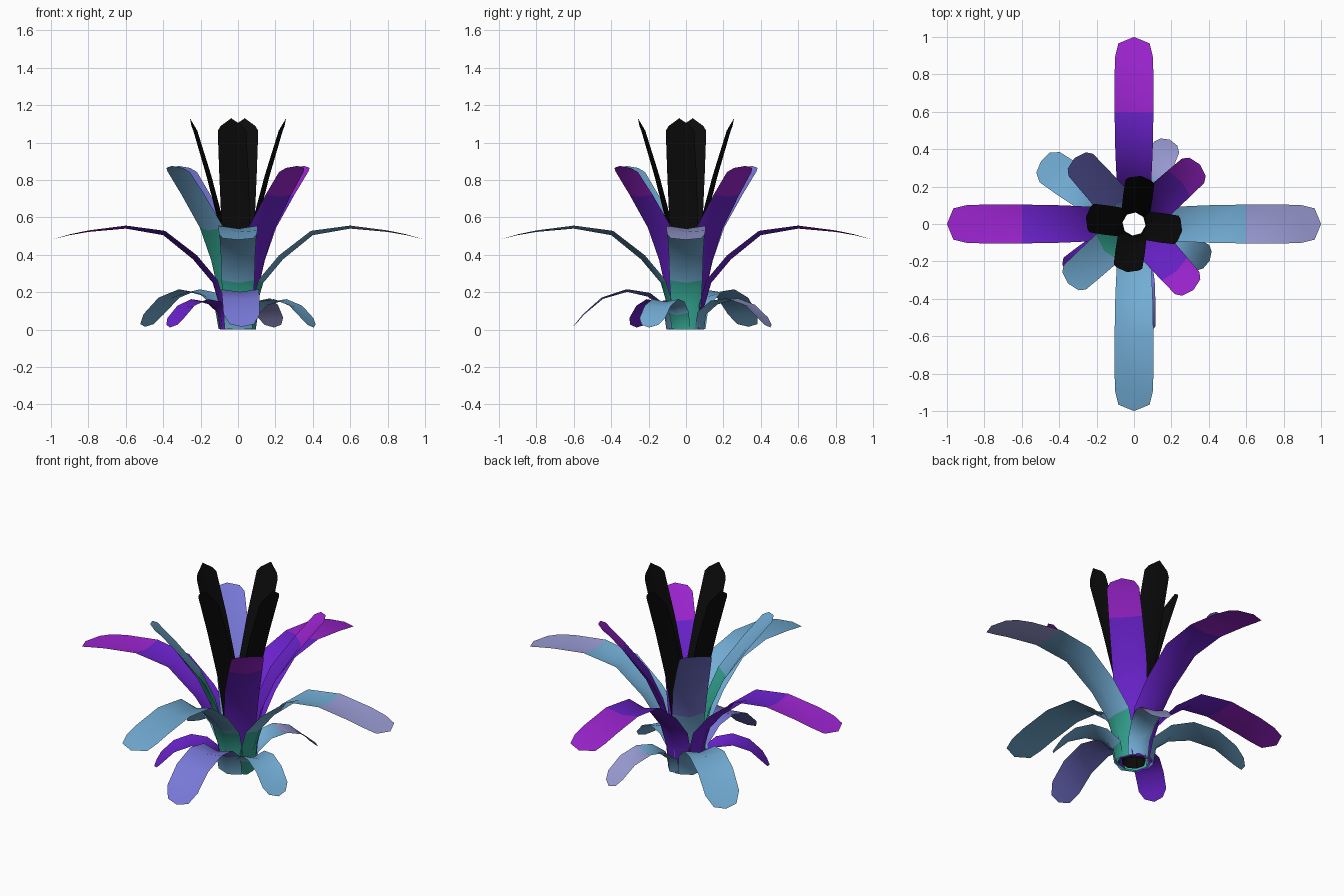
import bpy, bmesh
from math import radians
from mathutils import Matrix, Vector

cube = bpy.data.objects.get("Cube")
if cube:
    bpy.data.objects.remove(cube, do_unlink=True)


def linear(c):
    return c / 12.92 if c < 0.04045 else ((c + 0.055) / 1.055) ** 2.4


def material(name, code):
    rgb = [linear(int(code[i:i + 2], 16) / 255) for i in (0, 2, 4)] + [1]
    mat = bpy.data.materials.new(name)
    mat.use_nodes = True
    mat.diffuse_color = rgb
    bsdf = mat.node_tree.nodes["Principled BSDF"]
    bsdf.inputs["Base Color"].default_value = rgb
    bsdf.inputs["Roughness"].default_value = 0.9
    return mat


MATS = {name: material(name, code) for name, code in (
    ("purple", "6A22CC"), ("magenta", "9C24D0"), ("light blue", "72ACD4"),
    ("periwinkle", "9A9CD4"), ("violet", "7878D8"), ("teal", "34A894"),
    ("black", "0C0C0C"))}


def leaf(name, angle, rows, bands, pull):
    """Sweep a folded strip along rows of (radius, height, half width, fold).
    bands lists (colour, first row); pull draws the tip corners back."""
    path = [Vector((r, 0, z)) for r, z, _, _ in rows]
    last = len(rows) - 1
    bm = bmesh.new()
    grid = []
    for i, (r, z, half, fold) in enumerate(rows):
        along = (path[min(i + 1, last)] - path[max(i - 1, 0)]).normalized()
        inward = Vector((-along.z, 0, along.x))
        edge = path[i] + inward * fold - along * (pull if i == last else 0)
        side = Vector((0, half, 0))
        grid.append([bm.verts.new(p) for p in (edge - side, path[i], edge + side)])
    for i in range(last):
        colour = max(k for k, (_, first) in enumerate(bands) if first <= i)
        for j in range(2):
            face = bm.faces.new((grid[i][j], grid[i][j + 1],
                                 grid[i + 1][j + 1], grid[i + 1][j]))
            face.material_index = colour
            face.smooth = True
    bm.transform(Matrix.Rotation(radians(angle), 4, "Z"))
    mesh = bpy.data.meshes.new(name)
    bm.to_mesh(mesh)
    bm.free()
    for colour, _ in bands:
        mesh.materials.append(MATS[colour])
    bpy.context.collection.objects.link(bpy.data.objects.new(name, mesh))


# Black pointed centre leaves, open in the middle
core = [(.062, 0, .046, .018), (.068, .3, .06, .018), (.095, .53, .077, .018),
        (.17, .82, .079, .015), (.24, 1.06, .077, .01), (.26, 1.13, .06, .005)]
for k in range(4):
    leaf("centre_leaf_%d" % k, 90 * k - 8, core, [("black", 0)], .045)

# Upright diagonal leaves
upright = [(.085, 0, .065, .03), (.1, .2, .08, .03), (.14, .36, .09, .03),
           (.215, .53, .095, .03), (.34, .71, .092, .02),
           (.435, .835, .088, .012), (.475, .875, .065, .005)]
pink_tip = [("purple", 0), ("magenta", 4)]
for k, bands in enumerate((pink_tip, [("light blue", 0), ("violet", 2)],
                           [("teal", 0), ("light blue", 3)], pink_tip)):
    leaf("upright_leaf_%d" % k, 90 * k + 42, upright, bands, .02)

# Long arching leaves
arch = [(.095, 0, .07, .03), (.1, .13, .08, .03), (.135, .25, .088, .03),
        (.24, .375, .092, .03), (.4, .505, .1, .025), (.6, .54, .104, .016),
        (.8, .522, .104, .008), (.9, .505, .1, .004), (1, .48, .083, 0)]
pink_tip = [("purple", 0), ("magenta", 5)]
for k, bands in enumerate(([("teal", 0), ("light blue", 2), ("periwinkle", 5)],
                           pink_tip, pink_tip,
                           [("teal", 0), ("light blue", 2)])):
    leaf("arching_leaf_%d" % k, 90 * k, arch, bands, .035)

# Low drooping leaves: angle, reach, peak height, half width, colours
droop = [(0, 0, .75, .03), (.03, .5, .8, .028), (.2, .84, .9, .022),
         (.42, .96, 1, .014), (.68, .78, 1, .008), (.88, .38, .97, .004),
         (1, .07, .65, 0)]
for k, (angle, reach, peak, half, bands) in enumerate((
        (67, .49, .16, .075, [("light blue", 0), ("periwinkle", 3)]),
        (146, .6, .21, .1, [("light blue", 0)]),
        (216, .45, .155, .078, [("purple", 0)]),
        (272, .605, .21, .1, [("light blue", 0), ("violet", 1)]),
        (334, .45, .155, .078, [("teal", 0), ("light blue", 1)]))):
    rows = [(.105 + (reach - .105) * t, peak * h, half * w, fold)
            for t, h, w, fold in droop]
    leaf("low_leaf_%d" % k, angle, rows, bands, .02)
